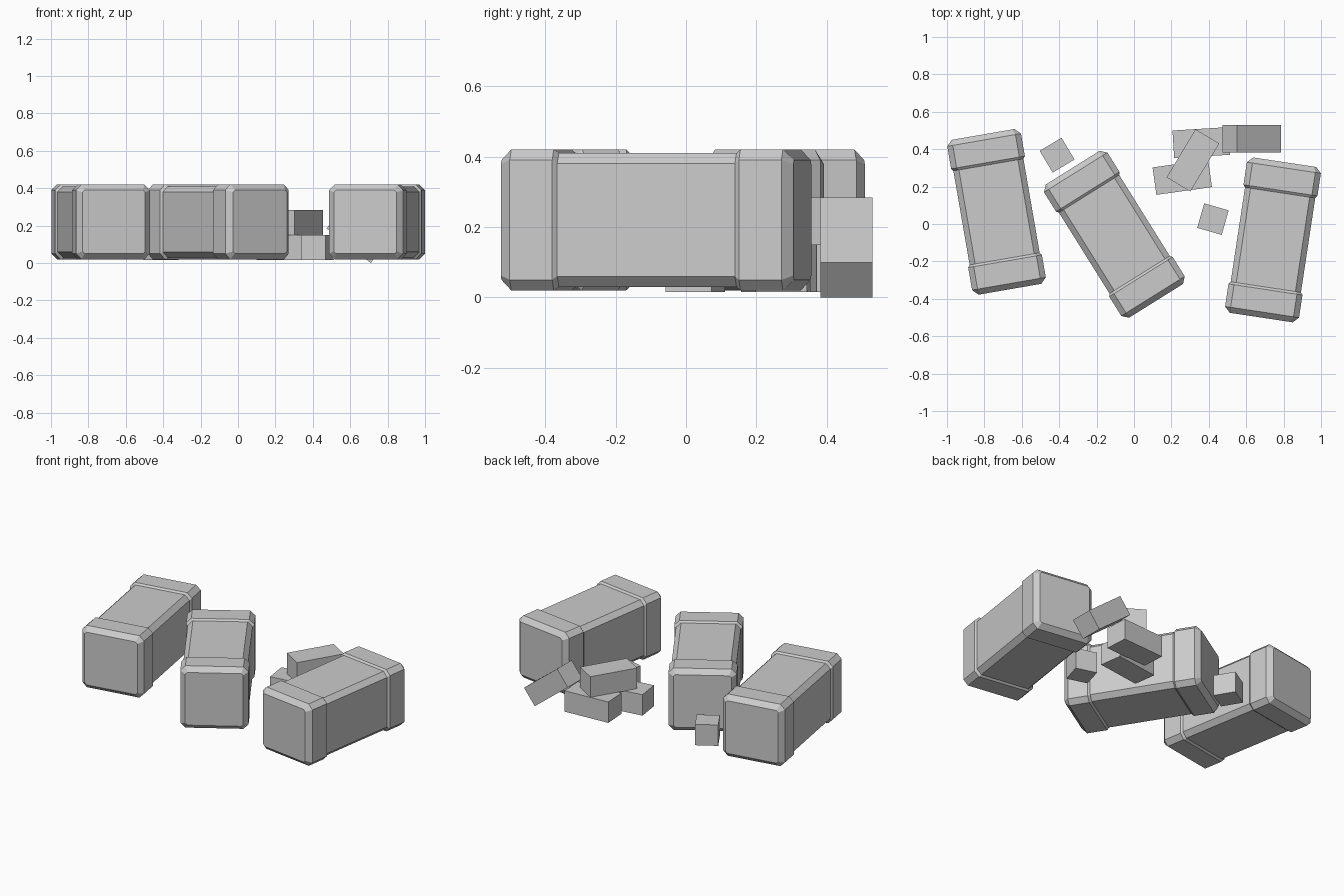
import bpy
import math

if "Cube" in bpy.data.objects:
    bpy.data.objects.remove(bpy.data.objects["Cube"])

grey = bpy.data.materials.new("plain grey")
grey.diffuse_color = (0.6, 0.6, 0.6, 1.0)
grey.use_nodes = True
grey.node_tree.nodes["Principled BSDF"].inputs["Base Color"].default_value = grey.diffuse_color


def add_object(name, verts, faces, loc, rot):
    mesh = bpy.data.meshes.new(name)
    mesh.from_pydata(verts, [], faces)
    mesh.materials.append(grey)
    obj = bpy.data.objects.new(name, mesh)
    obj.location = loc
    obj.rotation_euler = [math.radians(a) for a in rot]
    bpy.context.collection.objects.link(obj)
    return obj


def ring(y, h, c):
    """Chamfered square of half size h and corner cut c at position y."""
    pts = [(h - c, -h), (h, -h + c), (h, h - c), (h - c, h),
           (-h + c, h), (-h, h - c), (-h, -h + c), (-h + c, -h)]
    return [(x, y, z) for x, z in pts]


# Long crates: chamfered body with thicker end caps
CAP = [(-0.42, 0.17, 0.012), (-0.39, 0.20, 0.03),
       (-0.268, 0.20, 0.03), (-0.255, 0.19, 0.03)]
PROFILE = CAP + [(-y, h, c) for y, h, c in reversed(CAP)]


def crate(name, x, y, angle):
    verts = [v for section in PROFILE for v in ring(*section)]
    n = len(PROFILE)
    faces = [tuple(range(8)), tuple(reversed(range(8 * (n - 1), 8 * n)))]
    for i in range(n - 1):
        for j in range(8):
            k = (j + 1) % 8
            faces.append((8 * i + j, 8 * i + 8 + j, 8 * i + 8 + k, 8 * i + k))
    add_object(name, verts, faces, (x, y, 0.22), (0, 0, angle))


crate("left_crate", -0.735, 0.065, 9.8)
crate("middle_crate", -0.105, -0.055, 32)
crate("right_crate", 0.743, -0.085, -8.6)


# Loose bricks
def brick(name, size, loc, rot):
    sx, sy, sz = (s / 2 for s in size)
    verts = [(x, y, z) for x in (-sx, sx) for y in (-sy, sy) for z in (-sz, sz)]
    faces = [(0, 1, 3, 2), (4, 6, 7, 5), (0, 4, 5, 1),
             (2, 3, 7, 6), (0, 2, 6, 4), (1, 5, 7, 3)]
    add_object(name, verts, faces, loc, rot)


LONG = (0.30, 0.148, 0.135)
CUBE = (0.136, 0.136, 0.135)
brick("back_brick", LONG, (0.36, 0.435, 0.083), (0, 0, 3.5))
brick("front_brick", LONG, (0.258, 0.25, 0.083), (0, 0, 8))
brick("top_brick", LONG, (0.315, 0.34, 0.216), (0, 0, 59))
brick("leaning_brick", (0.30, 0.148, 0.125), (0.63, 0.456, 0.142), (0, 38, 0))
brick("left_half_brick", CUBE, (-0.411, 0.368, 0.083), (0, 0, 31))
brick("right_half_brick", CUBE, (0.422, 0.026, 0.083), (0, 0, -16))
